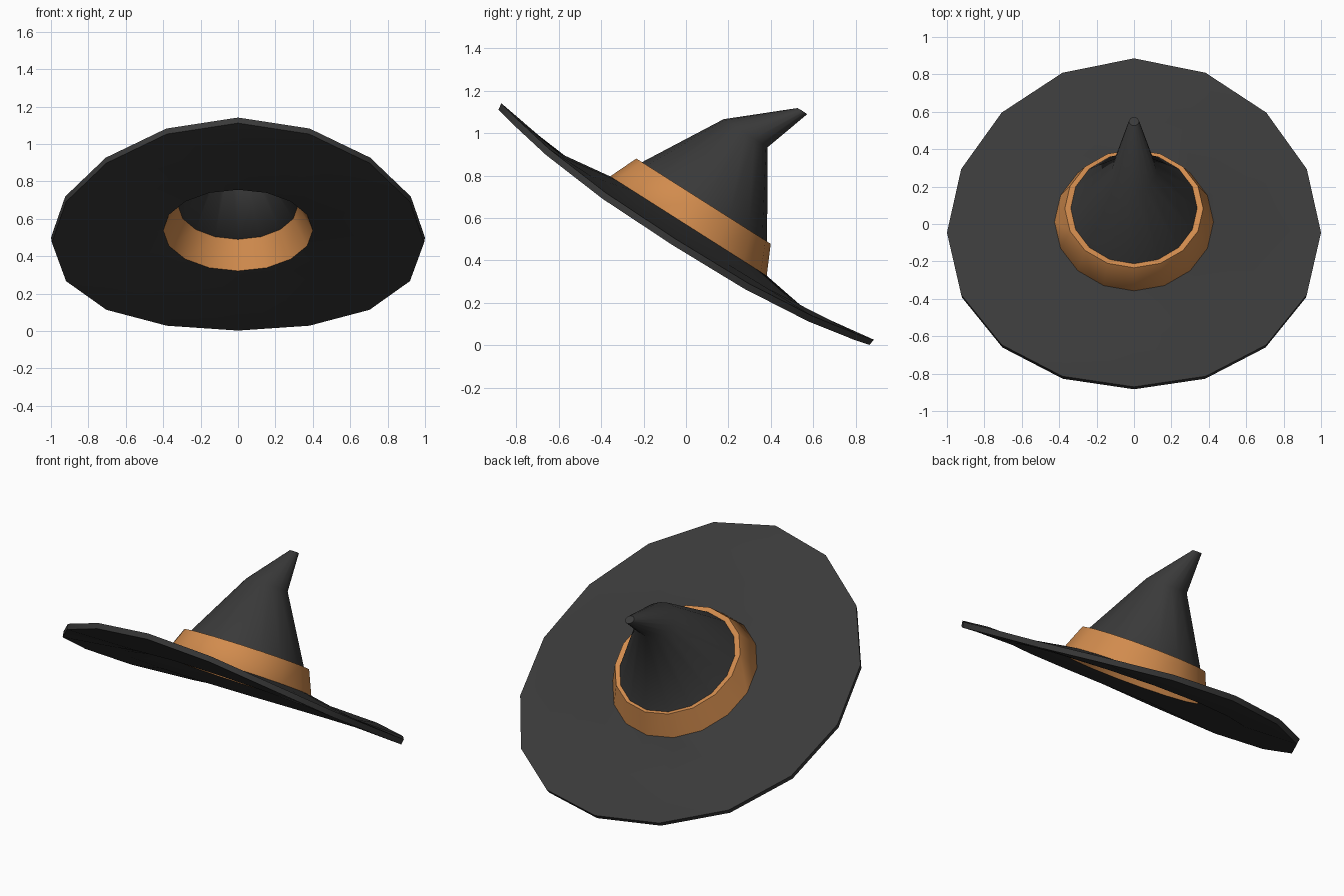
import bpy, bmesh, math
from mathutils import Matrix, Vector

if "Cube" in bpy.data.objects:
    bpy.data.objects.remove(bpy.data.objects["Cube"])

SIDES = 16
# whole hat is tipped back: local z is the crown axis
TILT = Matrix.Translation((0, 0, 0.572)) @ Matrix.Rotation(math.radians(-32.4), 4, 'X')


def material(name, rgb):
    m = bpy.data.materials.new(name)
    m.diffuse_color = (*rgb, 1)
    m.use_nodes = True
    m.node_tree.nodes["Principled BSDF"].inputs["Base Color"].default_value = m.diffuse_color
    return m


black = material("charcoal felt", (0.042, 0.042, 0.042))
orange = material("orange band", (0.64, 0.26, 0.075))


def lathe(name, rings, mat, angle, closed=True, cap_ends=False):
    """Skin a row of 16-sided rings: (radius x, radius y, centre y, height, side droop)."""
    bm = bmesh.new()
    loops = []
    for rx, ry, cy, h, droop in rings:
        loop = []
        for i in range(SIDES):
            a = 2 * math.pi * i / SIDES
            z = h - droop * (1 - abs(math.sin(a)) ** 2.7)
            co = Vector((rx * math.cos(a), cy + ry * math.sin(a), z))
            loop.append(bm.verts.new(TILT @ co))
        loops.append(loop)
    pairs = list(zip(loops, loops[1:]))
    if closed:
        pairs.append((loops[-1], loops[0]))
    for lo, hi in pairs:
        for i in range(SIDES):
            j = (i + 1) % SIDES
            bm.faces.new((lo[i], lo[j], hi[j], hi[i]))
    if cap_ends:
        bm.faces.new(loops[0])
        bm.faces.new(loops[-1])
    bmesh.ops.recalc_face_normals(bm, faces=bm.faces)
    me = bpy.data.meshes.new(name)
    bm.to_mesh(me)
    bm.free()
    me.materials.append(mat)
    ob = bpy.data.objects.new(name, me)
    bpy.context.collection.objects.link(ob)
    bpy.ops.object.select_all(action='DESELECT')
    ob.select_set(True)
    bpy.context.view_layer.objects.active = ob
    bpy.ops.object.shade_smooth_by_angle(angle=math.radians(angle))
    return ob


# wide brim with drooping sides and an open middle
lathe("brim", [
    (0.40, 0.405, 0.00, -0.040, 0),
    (0.425, 0.437, 0.015, -0.002, 0),
    (0.70, 0.70, 0.00, -0.040, 0.015),
    (1.00, 1.04, 0.00, 0.014, 0.100),
    (0.995, 1.035, 0.00, -0.018, 0.100),
    (0.70, 0.70, 0.00, -0.075, 0.015),
], black, 50)

# orange band, visible both outside and inside the hat
lathe("hat_band", [
    (0.40, 0.405, 0.00, -0.040, 0),
    (0.425, 0.437, 0.015, -0.002, 0),
    (0.37, 0.375, 0.012, 0.135, 0),
    (0.32, 0.335, 0.015, 0.125, 0),
], orange, 50)

# hollow crown bending back to a blunt tip
lathe("crown", [
    (0.32, 0.335, 0.015, 0.125, 0),
    (0.10, 0.10, 0.008, 0.485, 0),
    (0.015, 0.015, 0.165, 0.715, 0),
    (0.027, 0.027, 0.178, 0.743, 0),
    (0.123, 0.123, 0.008, 0.512, 0),
    (0.338, 0.352, 0.018, 0.130, 0),
], black, 80)

# closing discs at the tip, outside and inside
for name, r, cy, h in (("crown_tip", 0.027, 0.178, 0.743), ("inner_tip", 0.015, 0.165, 0.715)):
    lathe(name, [(r, r, cy, h, 0), (r * 0.2, r * 0.2, cy, h + 0.001, 0)],
          black, 40, closed=False, cap_ends=True)
